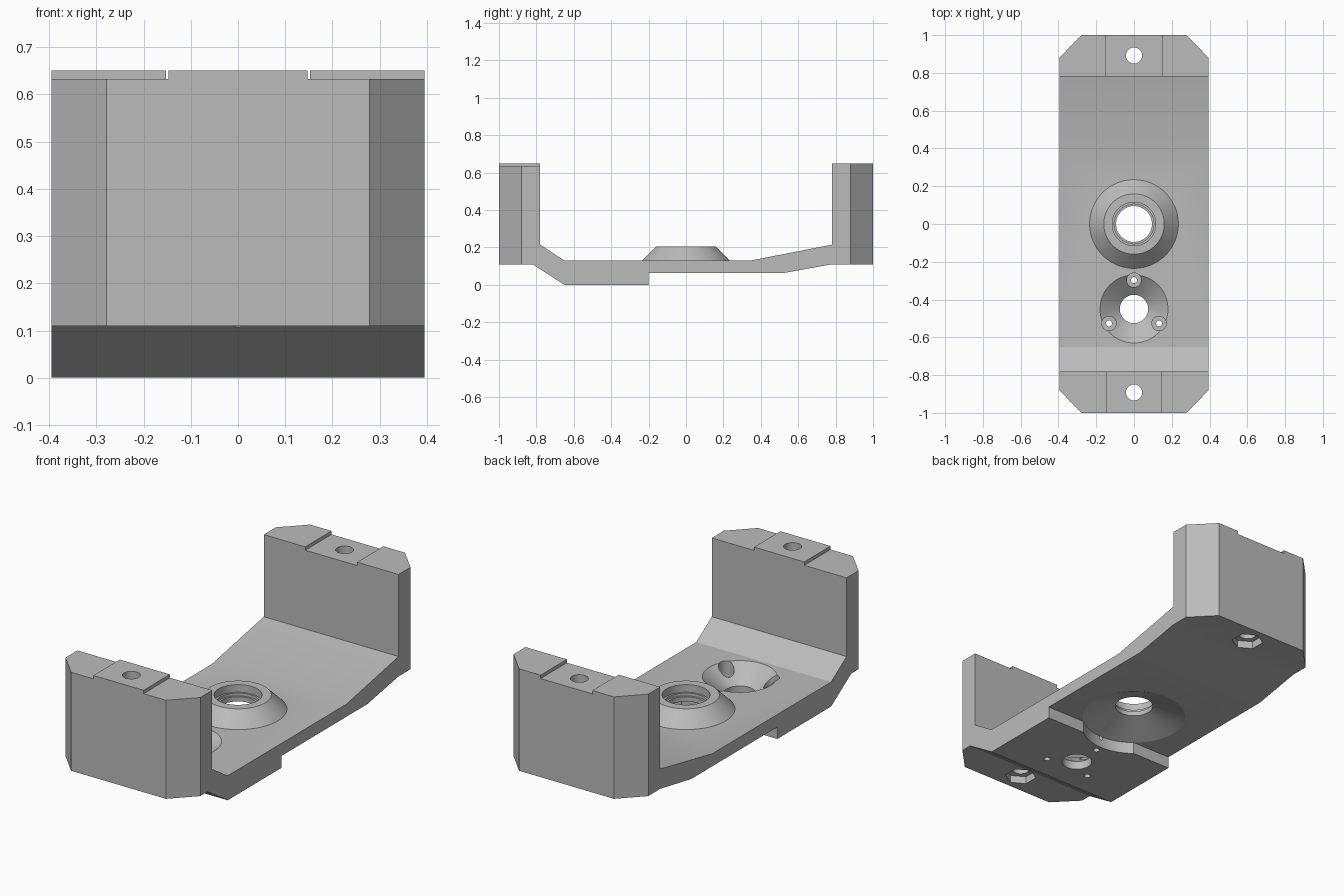
import bpy, bmesh, math
from mathutils import Matrix, Vector

if "Cube" in bpy.data.objects:
    bpy.data.objects.remove(bpy.data.objects["Cube"], do_unlink=True)

grey = bpy.data.materials.new("plain grey")
grey.use_nodes = True
GREY = (0.5, 0.5, 0.5, 1)
grey.diffuse_color = GREY
grey.node_tree.nodes["Principled BSDF"].inputs["Base Color"].default_value = GREY


def finish(name, bm):
    bmesh.ops.recalc_face_normals(bm, faces=bm.faces)
    mesh = bpy.data.meshes.new(name)
    bm.to_mesh(mesh)
    bm.free()
    mesh.materials.append(grey)
    ob = bpy.data.objects.new(name, mesh)
    bpy.context.collection.objects.link(ob)
    return ob


def extrude(name, points, vec):
    """Extrude a flat outline along a vector."""
    bm = bmesh.new()
    face = bm.faces.new([bm.verts.new(p) for p in points])
    res = bmesh.ops.extrude_face_region(bm, geom=[face], use_keep_orig=True)
    verts = [v for v in res["geom"] if isinstance(v, bmesh.types.BMVert)]
    bmesh.ops.translate(bm, verts=verts, vec=vec)
    return finish(name, bm)


def lathe(name, profile, x=0, y=0, sides=64, turn=0):
    """Revolve (radius, height) pairs into a closed solid on a vertical axis."""
    bm = bmesh.new()
    rings = []
    for r, z in profile:
        angles = [math.tau * i / sides + turn for i in range(sides)]
        rings.append([bm.verts.new((x + r * math.cos(a), y + r * math.sin(a), z)) for a in angles])
    for low, high in zip(rings, rings[1:]):
        for i in range(sides):
            j = (i + 1) % sides
            bm.faces.new((low[i], low[j], high[j], high[i]))
    bm.faces.new(rings[0])
    bm.faces.new(rings[-1])
    return finish(name, bm)


def box(name, x0, x1, y0, y1, z0, z1):
    return extrude(name, [(x0, y0, z0), (x1, y0, z0), (x1, y1, z0), (x0, y1, z0)], (0, 0, z1 - z0))


def combine(target, tool, operation):
    mod = target.modifiers.new(tool.name, "BOOLEAN")
    mod.operation = operation
    mod.solver = "EXACT"
    mod.object = tool
    bpy.context.view_layer.objects.active = target
    bpy.ops.object.modifier_apply(modifier=mod.name)
    bpy.data.objects.remove(tool, do_unlink=True)


# Bracket body: side profile extruded across the width
W = 0.395
side = [(-1, .11), (-.82, .11), (-.65, 0), (-.2, 0), (-.2, .063), (.52, .063), (.78, .11), (1, .11),
        (1, .65), (.78, .65), (.78, .215), (.345, .13), (-.65, .13), (-.78, .215), (-.78, .65), (-1, .65)]
body = extrude("bracket_body", [(-W, y, z) for y, z in side], (2 * W, 0, 0))

# Chamfered vertical corners
for sx in (-1, 1):
    for sy in (-1, 1):
        a, b = Vector((.278 * sx, sy, -.1)), Vector((W * sx, .88 * sy, -.1))
        d = (b - a) * .2
        corner = [a - d, b + d, Vector((.6 * sx, 1.2 * sy, -.1))]
        combine(body, extrude("corner_cut", corner, (0, 0, 1)), "DIFFERENCE")

# Raised tongue on the front wall, matching groove in the back wall
for sx in (-1, 1):
    lo, hi = sorted((.147 * sx, .6 * sx))
    combine(body, box("shoulder_cut", lo, hi, -1.1, -.7, .632, .8), "DIFFERENCE")
combine(body, box("groove_cut", -.152, .152, .7, 1.1, .632, .8), "DIFFERENCE")

# Conical boss, then its stepped bore and hollow underside
combine(body, lathe("boss", [(.25, .115), (.16, .205)]), "UNION")
bore = [(.26, -.1), (.26, .063), (.095, .125), (.095, .15), (.105, .15),
        (.105, .165), (.115, .165), (.115, .3)]
combine(body, lathe("bore_cut", bore), "DIFFERENCE")

# Dished recess with a centre hole and three screw holes
DISH_Y = -.45
dish = [(.075, -.1), (.075, .045), (.18, .13), (.18, .3)]
combine(body, lathe("dish_cut", dish, 0, DISH_Y), "DIFFERENCE")
for k in range(3):
    a = math.pi / 2 + k * math.tau / 3
    screw = [(.016, -.1), (.016, .045), (.038, .045), (.038, .3)]
    tool = lathe("screw_cut", screw, .153 * math.cos(a), DISH_Y + .153 * math.sin(a), 32)
    combine(body, tool, "DIFFERENCE")

# Bolt holes through both walls, with hexagonal nut pockets below
for sy in (-1, 1):
    y = .892 * sy
    combine(body, lathe("bolt_cut", [(.043, 0), (.043, .8)], 0, y, 32), "DIFFERENCE")
    combine(body, lathe("nut_cut", [(.078, 0), (.078, .15)], 0, y, 6, math.pi / 2), "DIFFERENCE")

# Smooth round surfaces, keep machined edges sharp
bpy.ops.object.select_all(action="DESELECT")
body.select_set(True)
bpy.context.view_layer.objects.active = body
bpy.ops.object.shade_smooth_by_angle(angle=math.radians(20))
